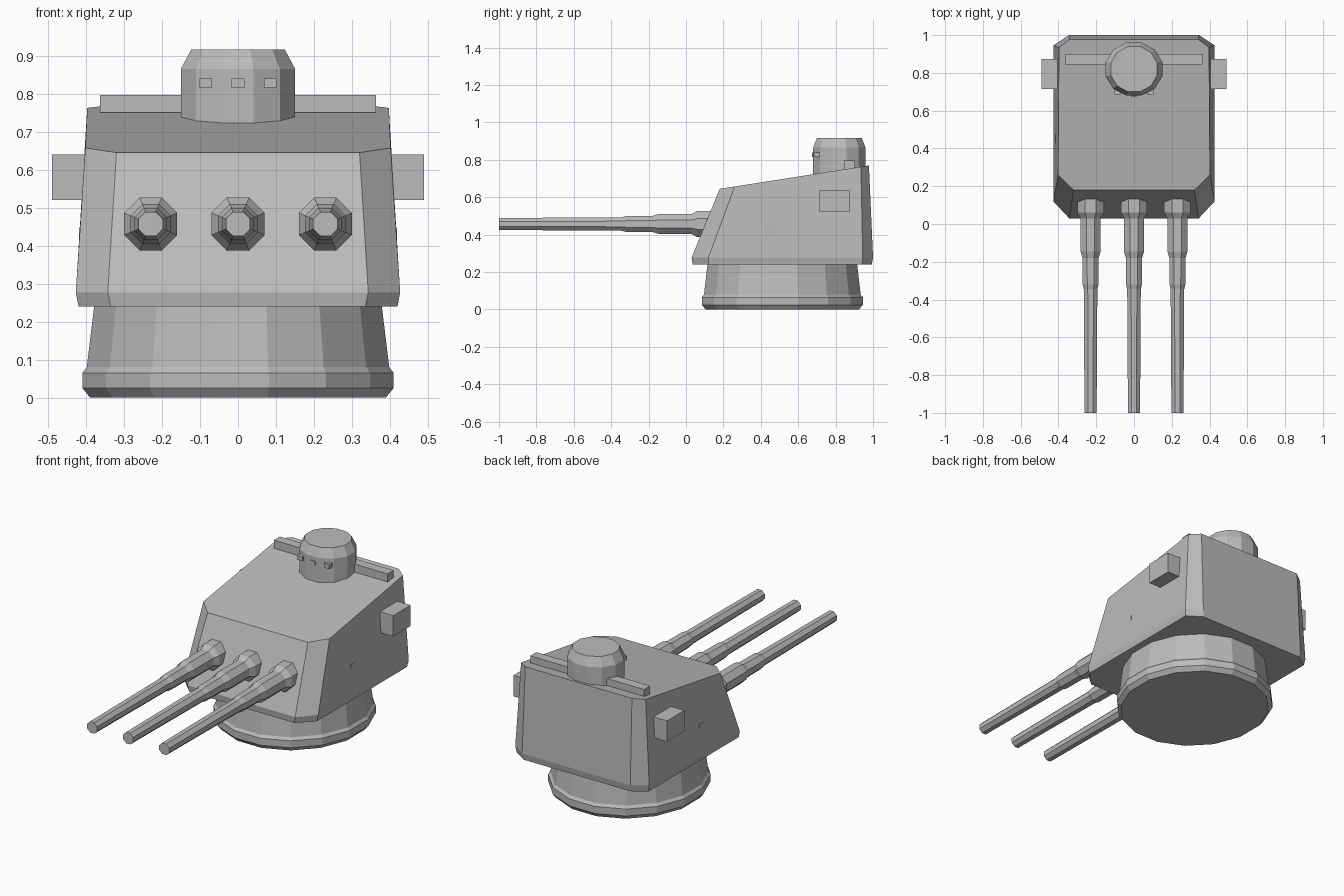
import bpy, bmesh, math

cube = bpy.data.objects.get("Cube")
if cube:
    bpy.data.objects.remove(cube, do_unlink=True)

GREY = (0.5, 0.5, 0.5, 1)
steel = bpy.data.materials.new("grey_steel")
steel.use_nodes = True
steel.diffuse_color = GREY
steel.node_tree.nodes["Principled BSDF"].inputs["Base Color"].default_value = GREY


def loft(name, rings):
    """Join rings of equal length into a closed flat-faced solid."""
    bm = bmesh.new()
    loops = [[bm.verts.new(p) for p in ring] for ring in rings]
    n = len(loops[0])
    for a, b in zip(loops, loops[1:]):
        for i in range(n):
            j = (i + 1) % n
            bm.faces.new((a[i], a[j], b[j], b[i]))
    bm.faces.new(loops[0][::-1])
    bm.faces.new(loops[-1])
    bmesh.ops.recalc_face_normals(bm, faces=bm.faces)
    mesh = bpy.data.meshes.new(name)
    bm.to_mesh(mesh)
    bm.free()
    mesh.materials.append(steel)
    obj = bpy.data.objects.new(name, mesh)
    bpy.context.collection.objects.link(obj)
    return obj


def ellipse(n, rx, ry):
    """Points of an n-sided ring with a flat side on each axis."""
    angles = [(i + 0.5) * math.tau / n for i in range(n)]
    return [(rx * math.cos(a), ry * math.sin(a)) for a in angles]


def turned(name, n, cy, profile):
    """Upright turned part from (x radius, y radius, z) steps."""
    loft(name, [[(x, cy + y, z) for x, y in ellipse(n, rx, ry)]
                for rx, ry, z in profile])


def box(name, x0, x1, y0, y1, z0, z1):
    ring = [(x0, y0), (x1, y0), (x1, y1), (x0, y1)]
    loft(name, [[(x, y, z) for x, y in ring] for z in (z0, z1)])


def outline(half):
    """Mirror half a plan outline across x."""
    return half + [(-x, y) for x, y in reversed(half)]


# Armoured housing: lower lip, sloping walls, slanted roof
lip = outline([(0.335, 0.035), (0.42, 0.12), (0.42, 0.94), (0.34, 0.993)])
waist = outline([(0.343, 0.03), (0.427, 0.12), (0.427, 0.945), (0.345, 1.0)])
roof = outline([(0.32, 0.18), (0.402, 0.26), (0.397, 0.935), (0.34, 0.978)])
loft("turret_housing", [
    [(x, y, 0.24) for x, y in lip],
    [(x, y, 0.277) for x, y in waist],
    [(x, y, 0.645 + (y - 0.18) * 0.156) for x, y in roof]])

# Base ring
turned("base_ring", 16, 0.515, [
    (0.397, 0.418, 0), (0.418, 0.439, 0.025), (0.418, 0.439, 0.065),
    (0.406, 0.427, 0.08), (0.385, 0.407, 0.25)])

# Commander's cupola with vision blocks
turned("cupola", 12, 0.82, [
    (0.156, 0.145, 0.68), (0.156, 0.145, 0.865), (0.127, 0.124, 0.917)])
for i, x in enumerate((-0.085, 0, 0.085)):
    y = 0.675 if x == 0 else 0.685
    box(f"vision_block_{i}", x - 0.017, x + 0.017, y, 0.73, 0.816, 0.84)

# Roof bar, side boxes and small side fittings
box("roof_bar", -0.363, 0.363, 0.845, 0.9, 0.75, 0.797)
for side, s in (("left", 1), ("right", -1)):
    box(f"{side}_side_box", *sorted((s * 0.37, s * 0.49)), 0.714, 0.873, 0.52, 0.64)
    box(f"{side}_side_fitting", *sorted((s * 0.39, s * 0.419)), 0.43, 0.475, 0.40, 0.448)

# Three stepped gun barrels, each as (y, half width) steps
barrel = [(0.2, 0.07), (0.06, 0.07), (0.03, 0.053), (-0.145, 0.053),
          (-0.18, 0.043), (-0.32, 0.042), (-0.345, 0.036), (-1.0, 0.032)]
for i, cx in enumerate((-0.23, 0, 0.23)):
    loft(f"gun_barrel_{i}", [
        [(cx + x, y, 0.457 + z) for x, z in
         ellipse(8, w / math.cos(math.pi / 8), w / math.cos(math.pi / 8))]
        for y, w in barrel])
